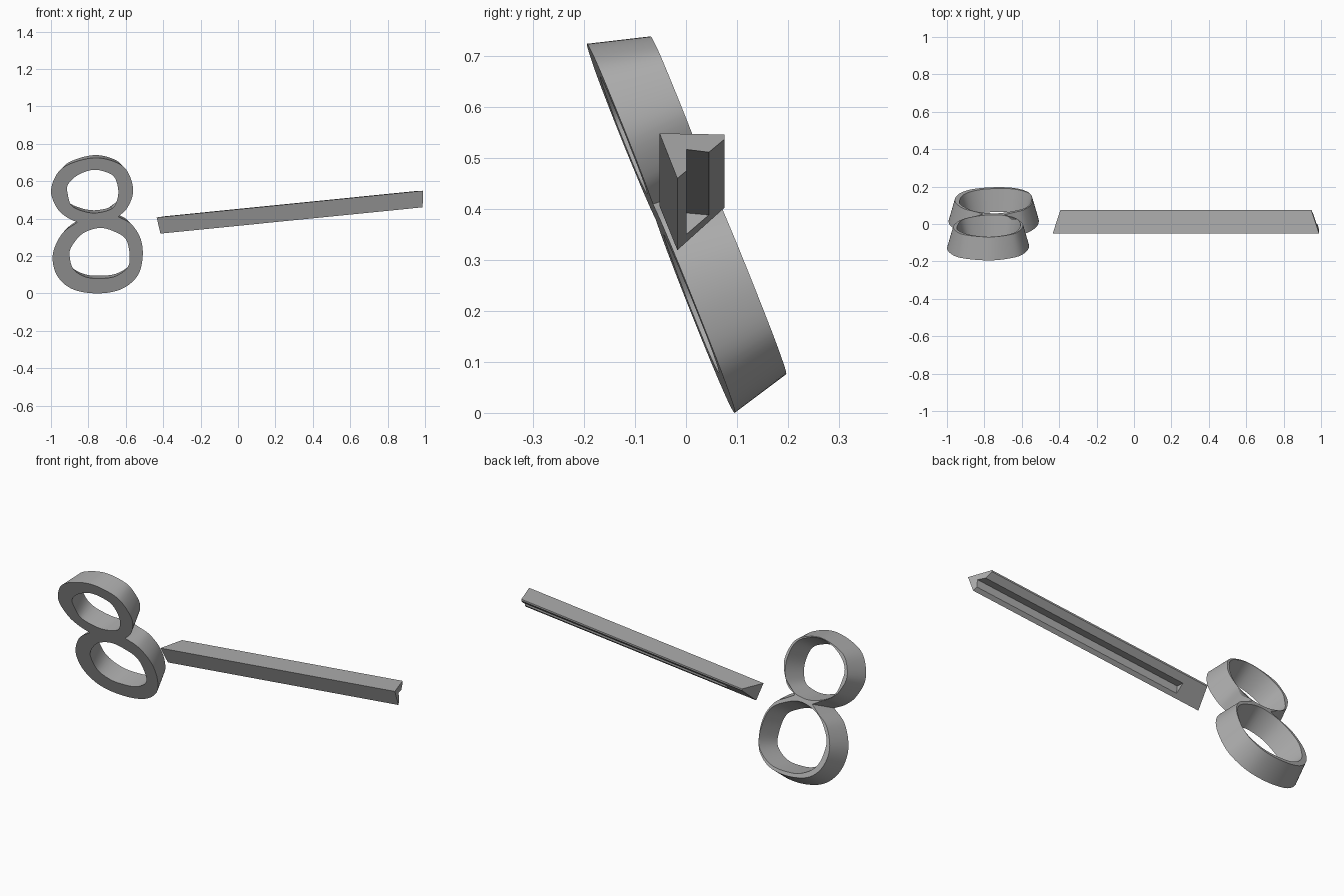
import bpy, bmesh
from mathutils import Vector, Matrix

if "Cube" in bpy.data.objects:
    bpy.data.objects.remove(bpy.data.objects["Cube"], do_unlink=True)

grey = bpy.data.materials.new("plain grey")
grey.use_nodes = True
colour = (0.42, 0.42, 0.42, 1)
grey.diffuse_color = colour
grey.node_tree.nodes["Principled BSDF"].inputs["Base Color"].default_value = colour


def finish(bm, name, smooth=False):
    bmesh.ops.recalc_face_normals(bm, faces=bm.faces)
    mesh = bpy.data.meshes.new(name)
    bm.to_mesh(mesh)
    bm.free()
    mesh.materials.append(grey)
    obj = bpy.data.objects.new(name, mesh)
    bpy.context.collection.objects.link(obj)
    if smooth:
        bpy.ops.object.select_all(action="DESELECT")
        obj.select_set(True)
        bpy.context.view_layer.objects.active = obj
        bpy.ops.object.shade_smooth_by_angle(angle=0.6)
    return obj


def spline(points, closed, steps=6):
    """Smooth curve through a few points given in hundredths."""
    p = [Vector(q) / 100 for q in points]
    p = [p[-1]] + p + p[:2] if closed else [2 * p[0] - p[1]] + p + [2 * p[-1] - p[-2]]
    out = []
    for a, b, c, d in zip(p, p[1:], p[2:], p[3:]):
        for i in range(steps):
            t = i / steps
            out.append(b + (c - a) * t / 2 + (2 * a - 5 * b + 4 * c - d) * t**2 / 2
                       + (3 * b - a - 3 * c + d) * t**3 / 2)
    return out


# Double ring: tapered band, wide at the front rim and thin at the back rim
upper_arc = [(-64, 41), (-59, 46), (-56, 55), (-59, 65), (-65, 70), (-76, 72.5),
             (-88, 70), (-96, 65), (-100, 55), (-97, 46), (-92, 41), (-86, 38)]
lower_arc = [(-86, 38), (-94, 32), (-99, 21), (-97, 10), (-89, 2.5), (-76, 0),
             (-63, 2), (-54, 9), (-51, 19), (-52, 29), (-57, 37), (-64, 41)]
upper_hole = [(-64, 55), (-66, 62), (-71, 65), (-78, 66), (-86, 63), (-91, 58),
              (-91, 53), (-89, 47), (-83, 44), (-76, 43), (-68, 45), (-65, 49)]
lower_hole = [(-58, 21), (-60, 29), (-66, 33), (-74, 35), (-83, 32), (-89, 25),
              (-90, 20), (-88, 13), (-82, 9), (-75, 8), (-66, 9), (-59, 14)]

LEAN = 0.928          # height of one unit along the leaning face
DEPTH, INSET = 0.122, 0.033
up = Vector((0, -0.371, LEAN))
back = Vector((0, LEAN, 0.371))
side = Vector((1, 0.03, 0))
origin = Vector((-0.77, 0.095, 0))


def place(x, v, depth):
    return origin + side * (x + 0.77) + up * v + back * depth


def offset(loop, amount):
    """Mitred offset to the left of a counter-clockwise loop."""
    out = []
    for i, p in enumerate(loop):
        e = (p - loop[i - 1]).normalized()
        f = (loop[(i + 1) % len(loop)] - p).normalized()
        m = Vector((-e.y - f.y, e.x + f.x)).normalized()
        out.append(p + m * amount / max(0.6, m.dot(Vector((-e.y, e.x)))))
    return out


bm = bmesh.new()
rims = ([], [])
outline = spline(upper_arc, False) + spline(lower_arc, False)
for loop, amount in ((outline, INSET), (spline(upper_hole, True), -INSET),
                     (spline(lower_hole, True), -INSET)):
    loop = [Vector((p.x, p.y / LEAN)) for p in loop]
    front = [bm.verts.new(place(p.x, p.y, 0)) for p in loop]
    rear = [bm.verts.new(place(p.x, p.y, DEPTH)) for p in offset(loop, amount)]
    n = len(loop)
    for i in range(n):
        j = (i + 1) % n
        bm.faces.new((front[i], front[j], rear[j], rear[i]))
    for edges, ring in zip(rims, (front, rear)):
        edges += [bm.edges.get((ring[i], ring[(i + 1) % n])) for i in range(n)]
for edges, direction in zip(rims, (-back, back)):
    bmesh.ops.triangle_fill(bm, use_beauty=True, edges=edges, normal=direction)
finish(bm, "double_ring", True)

# Moulding bar: mitred triangular strip with a rebate open at one end
profile = {"A": (-0.052, 0), "B": (0.076, 0.002), "C": (0.076, -0.007),
           "D": (0.045, -0.034), "E": (0.001, -0.03), "F": (0.001, -0.072),
           "G": (-0.017, -0.088)}
LENGTH, STOP = 1.432, 0.165
bm = bmesh.new()
left, right, middle = {}, {}, {}
for key, (y, z) in profile.items():
    mitre = (y + 0.052) * 0.33
    right[key] = bm.verts.new((LENGTH - mitre, y, z))
    if key in "ABCG":
        left[key] = bm.verts.new((mitre, y, z))
    if key in "DEF":
        middle[key] = bm.verts.new((STOP, y, z))
bm.faces.new([left[k] for k in "ABCG"])
bm.faces.new([right[k] for k in "ABCDEFG"])
for a, b in ("AB", "BC", "GA"):
    bm.faces.new((left[a], left[b], right[b], right[a]))
for a, b in ("DE", "EF"):
    bm.faces.new((middle[a], middle[b], right[b], right[a]))
bm.faces.new([middle[k] for k in "DEF"])
bm.faces.new((left["G"], left["C"], right["C"], right["D"], middle["D"],
              middle["F"], right["F"], right["G"]))
bm.transform(Matrix.Translation((-0.435, 0, 0.406)) @ Matrix.Rotation(-0.1, 4, "Y"))
finish(bm, "moulding_bar")
